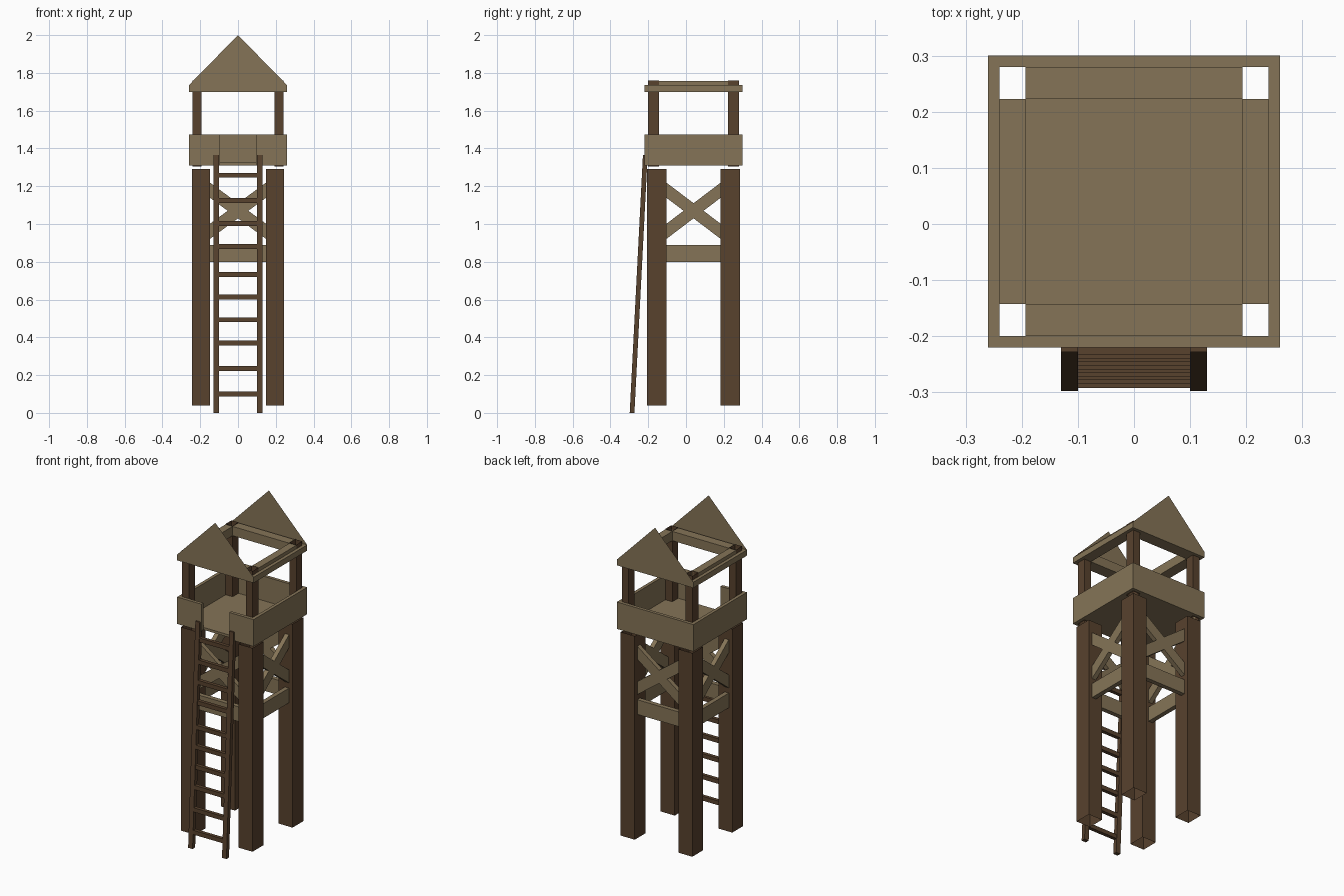
import bpy, bmesh, math
from mathutils import Vector

if "Cube" in bpy.data.objects:
    bpy.data.objects.remove(bpy.data.objects["Cube"])


def material(name, rgb):
    m = bpy.data.materials.new(name)
    m.diffuse_color = (*rgb, 1)
    m.use_nodes = True
    m.node_tree.nodes["Principled BSDF"].inputs["Base Color"].default_value = m.diffuse_color
    return m


TAN = material("tan planks", (0.235, 0.175, 0.095))
DARK = material("dark timber", (0.098, 0.054, 0.027))
CY = 0.04  # the tower sits slightly behind the origin, the ladder in front


def finish(name, bm, mat):
    bmesh.ops.recalc_face_normals(bm, faces=bm.faces)
    me = bpy.data.meshes.new(name)
    bm.to_mesh(me)
    bm.free()
    me.materials.append(mat)
    ob = bpy.data.objects.new(name, me)
    bpy.context.collection.objects.link(ob)
    return ob


def box(name, x, y, z, mat, open_ends=False, shear=(0, 0)):
    """Box from (min, max) ranges; shear shifts y at bottom / top."""
    bm = bmesh.new()
    bmesh.ops.create_cube(bm, size=1)
    if open_ends:
        bm.normal_update()
        ends = [f for f in bm.faces if abs(f.normal.z) > 0.5]
        bmesh.ops.delete(bm, geom=ends, context='FACES_ONLY')
    for v in bm.verts:
        top = v.co.z > 0
        v.co = Vector([r[0] + (r[1] - r[0]) * (c + 0.5) for r, c in zip((x, y, z), v.co)])
        v.co.y += shear[1] if top else shear[0]
    return finish(name, bm, mat)


def span(sign, a, b, c=0):
    return tuple(sorted((c + sign * a, c + sign * b)))


def bar(name, p, q, height, thick, normal_axis, mat):
    """Slanted brace with vertical end cuts between points p and q."""
    bm = bmesh.new()
    n = Vector((0, 0, 0))
    n[normal_axis] = thick / 2
    up = Vector((0, 0, height / 2))
    ends = []
    for c in (Vector(p), Vector(q)):
        ends.append([bm.verts.new(c + a * n + b * up) for a, b in ((-1, -1), (1, -1), (1, 1), (-1, 1))])
    bm.faces.new(ends[0])
    bm.faces.new(ends[1][::-1])
    for i in range(4):
        j = (i + 1) % 4
        bm.faces.new((ends[0][i], ends[0][j], ends[1][j], ends[1][i]))
    return finish(name, bm, mat)


# hollow legs and upper posts at the four corners
for sx, xn in ((-1, "left"), (1, "right")):
    for sy, yn in ((-1, "front"), (1, "back")):
        box(f"{yn}_{xn}_leg", span(sx, 0.148, 0.243), span(sy, 0.142, 0.246, CY), (0.04, 1.29), DARK, True)
        box(f"{yn}_{xn}_post", span(sx, 0.193, 0.24), span(sy, 0.183, 0.24, CY), (1.305, 1.76), DARK, True)

# cross braces and tie beams on all four sides
for s, xn, yn in ((-1, "left", "front"), (1, "right", "back")):
    x, y = s * 0.205, CY + s * 0.207
    for k, kn in ((1, "rising"), (-1, "falling")):
        bar(f"{xn}_brace_{kn}", (x, CY - 0.145, 1.07 - k * 0.11), (x, CY + 0.145, 1.07 + k * 0.11),
            0.08, 0.028, 0, TAN)
        bar(f"{yn}_brace_{kn}", (-0.15, y, 1.07 - k * 0.11), (0.15, y, 1.07 + k * 0.11),
            0.08, 0.028, 1, TAN)
    box(f"{xn}_tie", (x - 0.014, x + 0.014), (CY - 0.145, CY + 0.145), (0.80, 0.89), TAN)
    box(f"{yn}_tie", (-0.15, 0.15), (y - 0.014, y + 0.014), (0.80, 0.89), TAN)

# platform floor, notched around the corner posts
box("floor", (-0.193, 0.193), (CY - 0.24, CY + 0.24), (1.31, 1.325), TAN)
for s, n in ((-1, "left"), (1, "right")):
    box(f"{n}_floor_strip", span(s, 0.193, 0.24), (CY - 0.183, CY + 0.183), (1.31, 1.325), TAN)

# railing, with an opening at the ladder
for s, n in ((-1, "left"), (1, "right")):
    box(f"{n}_railing", span(s, 0.24, 0.26), (CY - 0.26, CY + 0.26), (1.31, 1.475), TAN)
    box(f"front_{n}_railing", span(s, 0.095, 0.24), (CY - 0.26, CY - 0.24), (1.31, 1.475), TAN)
box("back_railing", (-0.24, 0.24), (CY + 0.24, CY + 0.26), (1.31, 1.475), TAN)

# roof frame: outer rim, inner beams between posts, flat gables
for s, xn, yn in ((-1, "left", "front"), (1, "right", "back")):
    box(f"{xn}_roof_rim", span(s, 0.24, 0.26), (CY - 0.26, CY + 0.26), (1.70, 1.735), TAN)
    box(f"{yn}_roof_rim", (-0.24, 0.24), span(s, 0.24, 0.26, CY), (1.70, 1.735), TAN)
    box(f"{xn}_roof_beam", span(s, 0.193, 0.24), (CY - 0.183, CY + 0.183), (1.70, 1.757), TAN)
    box(f"{yn}_roof_beam", (-0.193, 0.193), span(s, 0.183, 0.24, CY), (1.70, 1.757), TAN)
    bm = bmesh.new()
    pts = [bm.verts.new((px, CY + s * 0.26, pz)) for px, pz in ((-0.26, 1.735), (0.26, 1.735), (0, 2.0))]
    bm.faces.new(pts if s < 0 else pts[::-1])
    me = bpy.data.meshes.new(f"{yn}_gable")
    bm.to_mesh(me)
    bm.free()
    me.materials.append(TAN)
    bpy.context.collection.objects.link(bpy.data.objects.new(f"{yn}_gable", me))

# leaning ladder
LEAN = 0.07 / 1.365
for s, n in ((-1, "left"), (1, "right")):
    box(f"{n}_ladder_rail", span(s, 0.10, 0.13), (-0.298, -0.273), (0, 1.365), DARK, shear=(0, 0.07))
for i, z in enumerate((0.10, 0.235, 0.37, 0.493, 0.613, 0.732, 0.88, 1.003, 1.125, 1.258)):
    y = -0.297 + LEAN * z
    box(f"ladder_rung_{i + 1}", (-0.102, 0.102), (y, y + 0.022), (z - 0.013, z + 0.013), DARK)
